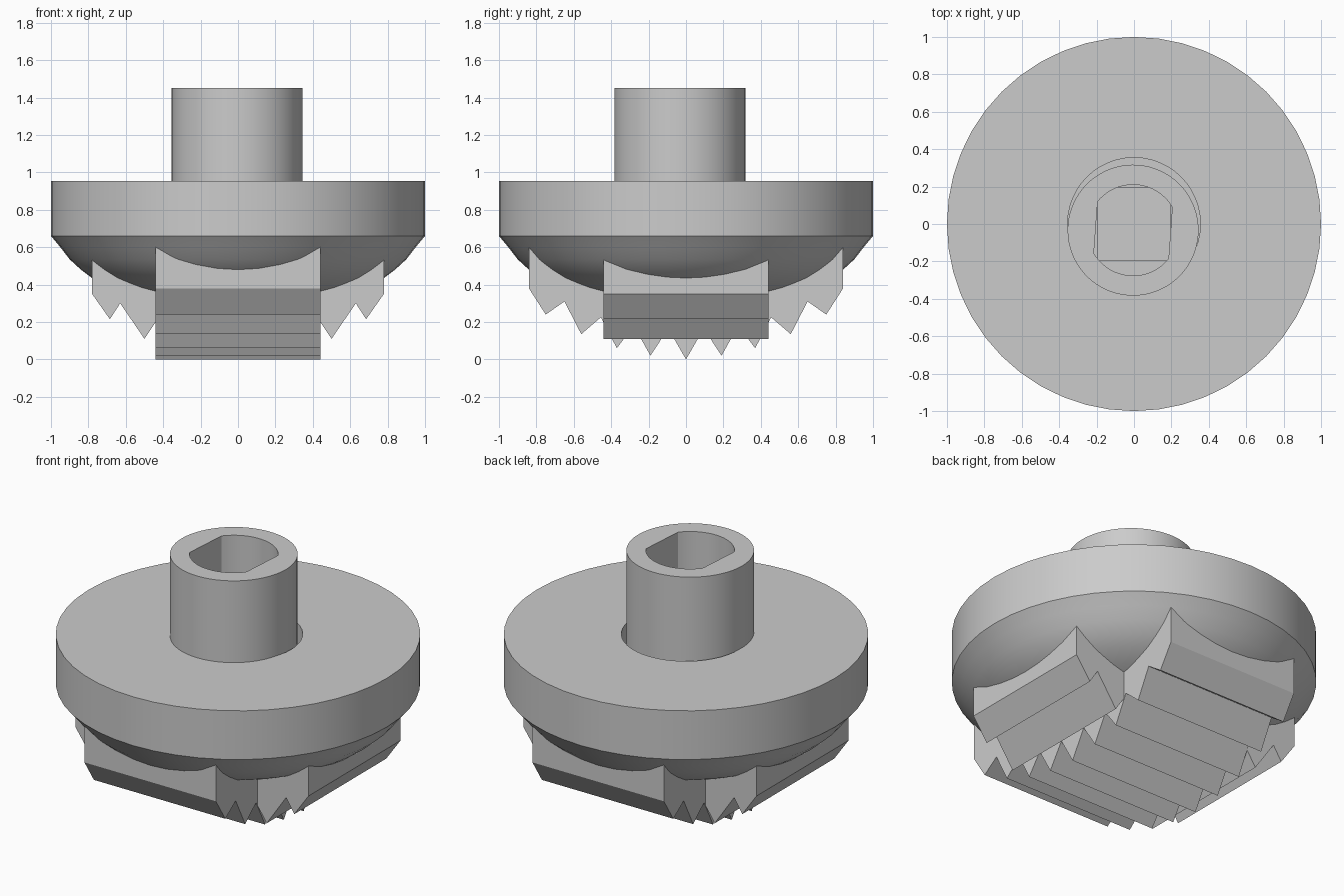
import bpy, bmesh, math

cube = bpy.data.objects.get("Cube")
if cube:
    bpy.data.objects.remove(cube, do_unlink=True)

grey = bpy.data.materials.new("plain grey")
grey.use_nodes = True
colour = (0.6, 0.6, 0.6, 1)
grey.diffuse_color = colour
grey.node_tree.nodes["Principled BSDF"].inputs["Base Color"].default_value = colour


def make(name, bm, smooth=True):
    bmesh.ops.recalc_face_normals(bm, faces=bm.faces)
    mesh = bpy.data.meshes.new(name)
    bm.to_mesh(mesh)
    bm.free()
    mesh.materials.append(grey)
    ob = bpy.data.objects.new(name, mesh)
    bpy.context.collection.objects.link(ob)
    if smooth:
        bpy.ops.object.select_all(action="DESELECT")
        ob.select_set(True)
        bpy.context.view_layer.objects.active = ob
        bpy.ops.object.shade_smooth_by_angle(angle=math.radians(25))
    return ob


def bridge(bm, loops, closed=False):
    """Join equal vertex loops with quads; cap the ends or close the chain."""
    pairs = list(zip(loops, loops[1:]))
    if closed:
        pairs.append((loops[-1], loops[0]))
    for a, b in pairs:
        n = len(a)
        for i in range(n):
            j = (i + 1) % n
            bm.faces.new((a[i], a[j], b[j], b[i]))
    if not closed:
        bm.faces.new(loops[0])
        bm.faces.new(loops[-1])


def ring(bm, r, z, count, flat=9):
    pts = []
    for i in range(count):
        a = math.tau * i / count
        x = max(-flat, min(flat, r * math.cos(a)))
        pts.append(bm.verts.new((x, r * math.sin(a), z)))
    return pts


# Disc with domed underside and round recess in its top
profile = [(0.05, 0.262), (0.2, 0.27), (0.33, 0.287), (0.44, 0.31), (0.56, 0.342),
           (0.68, 0.385), (0.78, 0.435), (0.84, 0.48), (0.9, 0.535), (0.95, 0.6),
           (1, 0.66), (1, 0.955), (0.355, 0.955), (0.355, 0.6)]
bm = bmesh.new()
bridge(bm, [ring(bm, r, z, 48) for r, z in profile])
make("domed_disc", bm)

# Hub sleeve with a two-flat socket, slightly off centre and turned
bm = bmesh.new()
low, high = 0.6, 1.45
bridge(bm, [ring(bm, 0.35, low, 72), ring(bm, 0.35, high, 72),
            ring(bm, 0.243, high, 72, 0.2), ring(bm, 0.243, low, 72, 0.2)], closed=True)
hub = make("hub_sleeve", bm)
hub.location = (-0.005, -0.033, 0)
hub.rotation_euler.z = math.radians(-4.2)

# Square post inside the sleeve
bm = bmesh.new()
bmesh.ops.create_cube(bm, size=0.39)
post = make("square_post", bm, False)
post.location.z = 0.8


def toothed_block(name, outline, along_x):
    """Extrude a toothed side outline across the block's width."""
    half = 0.44
    bm = bmesh.new()
    loops = []
    for w in (-half, half):
        loops.append([bm.verts.new((w, u, z) if along_x else (u, w, z)) for u, z in outline])
    bridge(bm, loops)
    return make(name, bm, False)


# Long toothed block from front to back
teeth = [(0.095, 0.165), (0.19, 0.02), (0.28, 0.18), (0.37, 0.06), (0.455, 0.225),
         (0.56, 0.135), (0.65, 0.31), (0.75, 0.24), (0.84, 0.38), (0.84, 0.68)]
left_half = [(-u, z) for u, z in reversed(teeth)]
toothed_block("long_toothed_block", left_half + [(0, 0)] + teeth, True)

# Short toothed blocks on each side
side = [(0.4, 0.68), (0.4, 0.26), (0.5, 0.11), (0.63, 0.3), (0.685, 0.215),
        (0.78, 0.35), (0.78, 0.68)]
for name, s in (("left", 1), ("right", -1)):
    toothed_block(name + "_toothed_block", [(s * u, z) for u, z in side], False)
